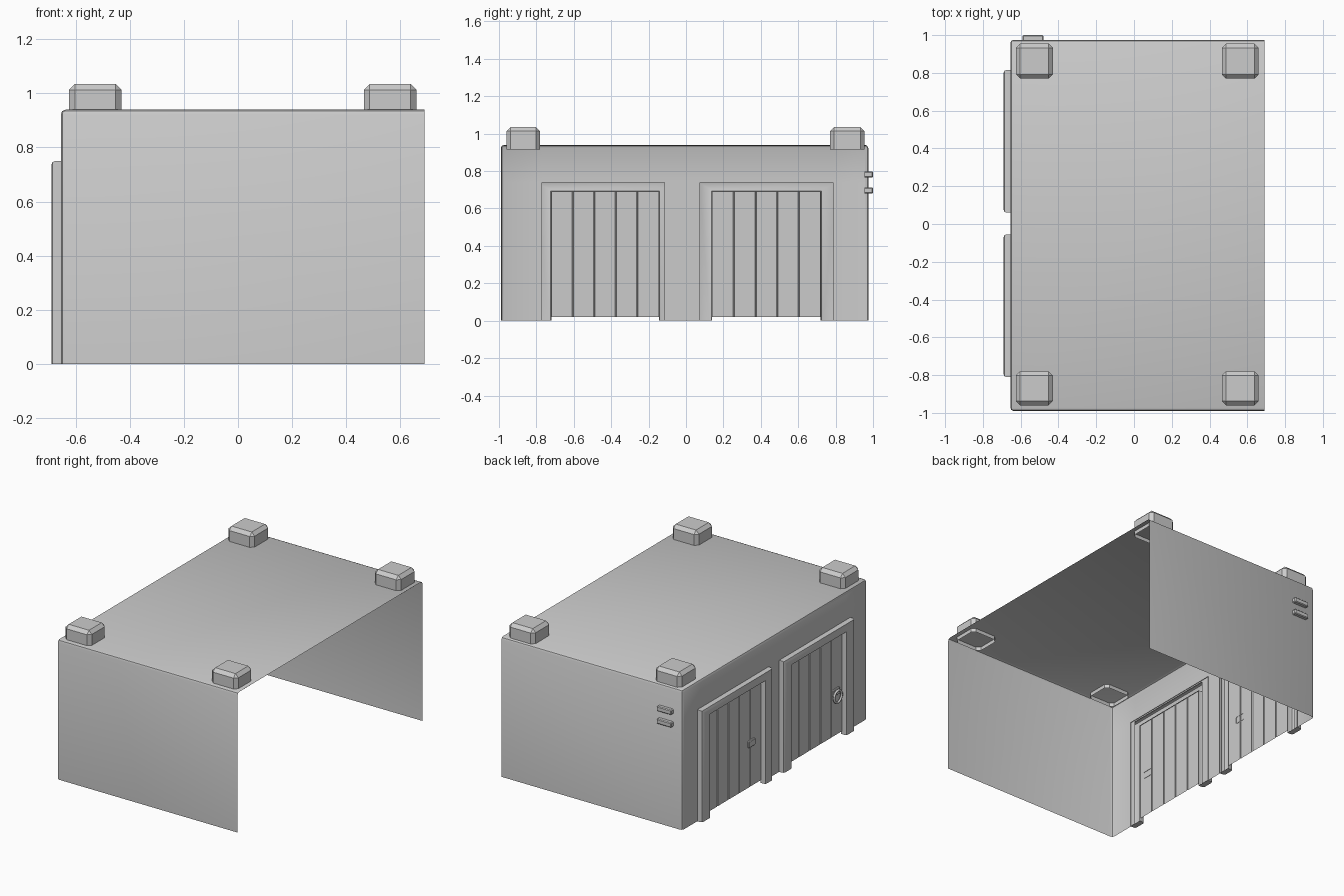
import bpy, bmesh, math
from mathutils import Vector

if "Cube" in bpy.data.objects:
    bpy.data.objects.remove(bpy.data.objects["Cube"])

X_WALL, X_FRONT = -0.655, -0.69


def finish(name, bm):
    bm.normal_update()
    me = bpy.data.meshes.new(name)
    bm.to_mesh(me)
    bm.free()
    me.shade_smooth()
    me.set_sharp_from_angle(angle=math.radians(35))
    ob = bpy.data.objects.new(name, me)
    bpy.context.collection.objects.link(ob)
    return ob


def drop_faces(bm, directions):
    bm.normal_update()
    doomed = [f for f in bm.faces if any(f.normal.dot(Vector(d)) > 0.99 for d in directions)]
    bmesh.ops.delete(bm, geom=doomed, context='FACES')


def box(lo, hi, drop=(), bevel=0.0, segments=2):
    """Box between two corners, with some sides left open and inner edges bevelled."""
    bm = bmesh.new()
    bmesh.ops.create_cube(bm, size=1)
    for v in bm.verts:
        v.co = [lo[i] + (v.co[i] + 0.5) * (hi[i] - lo[i]) for i in range(3)]
    drop_faces(bm, drop)
    if bevel:
        edges = [e for e in bm.edges if len(e.link_faces) == 2]
        bmesh.ops.bevel(bm, geom=edges, offset=bevel, segments=segments, profile=0.5, affect='EDGES')
    bm.normal_update()
    return bm


# Shell: roof and three walls, open below and on +x, with two doorways
bm = box((X_WALL, -0.99, 0), (0.69, 0.975, 0.94), [(0, 0, -1), (1, 0, 0)], 0.018)
holes = [(-0.77, -0.115), (0.075, 0.785)]
cuts = [((0, y, 0), (0, 1, 0)) for pair in holes for y in pair] + [((0, 0, 0.74), (0, 0, 1))]
for co, no in cuts:
    bm.normal_update()
    wall = [f for f in bm.faces if f.normal.x < -0.999]
    geom = set(wall) | {e for f in wall for e in f.edges} | {v for f in wall for v in f.verts}
    bmesh.ops.bisect_plane(bm, geom=list(geom), plane_co=co, plane_no=no)
bm.normal_update()
openings = []
for f in bm.faces:
    c = f.calc_center_median()
    if f.normal.x < -0.999 and c.z < 0.74 and any(a < c.y < b for a, b in holes):
        openings.append(f)
bmesh.ops.delete(bm, geom=openings, context='FACES')
finish("building_shell", bm)

# Roof corner blocks, open underneath and sunk slightly through the roof
for i, (x0, x1) in enumerate([(-0.625, -0.43), (0.465, 0.66)]):
    for j, (y0, y1) in enumerate([(-0.96, -0.78), (0.77, 0.955)]):
        finish(f"roof_block_{i}{j}", box((x0, y0, 0.915), (x1, y1, 1.035), [(0, 0, -1)], 0.022, 1))

# Vent bars on the back wall
for i, z in enumerate((0.68, 0.765)):
    finish(f"vent_bar_{i}", box((-0.59, 0.955, z), (-0.48, 1.0, z + 0.033), [(0, -1, 0)], 0.005, 1))


def door_frame(name, outer, inner):
    (a, b), (c, d) = outer, inner
    pts = [(a, 0), (a, 0.75), (b, 0.75), (b, 0), (d, 0), (d, 0.69), (c, 0.69), (c, 0)]
    bm = bmesh.new()
    back = [bm.verts.new((X_WALL + 0.004, y, z)) for y, z in pts]
    front = [bm.verts.new((X_FRONT, y, z)) for y, z in pts]
    bm.faces.new(front)
    for i in range(8):
        k = (i + 1) % 8
        bm.faces.new((back[i], back[k], front[k], front[i]))
    bmesh.ops.recalc_face_normals(bm, faces=bm.faces)
    edges = [e for e in bm.edges if all(v.co.x < X_FRONT + 0.001 for v in e.verts)
             and max(v.co.z for v in e.verts) > 0.01]
    bmesh.ops.bevel(bm, geom=edges, offset=0.014, segments=2, profile=0.5, affect='EDGES')
    finish(name, bm)


def door_panel(name, y0, y1, planks=5):
    # Plank sheet with V grooves
    x, g = X_WALL - 0.002, 0.004
    profile = [(x, y0)]
    for i in range(1, planks):
        y = y0 + (y1 - y0) * i / planks
        profile += [(x, y - g), (x + 0.006, y), (x, y + g)]
    profile.append((x, y1))
    bm = bmesh.new()
    rows = [[bm.verts.new((px, py, z)) for px, py in profile] for z in (0.02, 0.69)]
    for i in range(len(profile) - 1):
        bm.faces.new((rows[0][i + 1], rows[0][i], rows[1][i], rows[1][i + 1]))
    finish(name, bm)


# Two doors, each with a frame, planks and a handle plate
doors = [("left", (-0.81, -0.055), (-0.72, -0.145), -0.65),
         ("right", (0.06, 0.815), (0.14, 0.72), 0.25)]
for side, outer, inner, y in doors:
    door_frame(f"door_frame_{side}", outer, inner)
    door_panel(f"door_planks_{side}", *inner)
    finish(f"handle_plate_{side}", box((X_WALL - 0.014, y - 0.035, 0.29),
           (X_WALL, y + 0.035, 0.335), [(1, 0, 0)], 0.004, 1))

# Ring pull on one door
bpy.ops.mesh.primitive_torus_add(major_radius=0.04, minor_radius=0.008, major_segments=16,
                                 minor_segments=6, location=(X_WALL - 0.02, -0.65, 0.285),
                                 rotation=(0, math.pi / 2, 0))
ring = bpy.context.object
ring.name = "ring_pull"
ring.data.shade_smooth()
